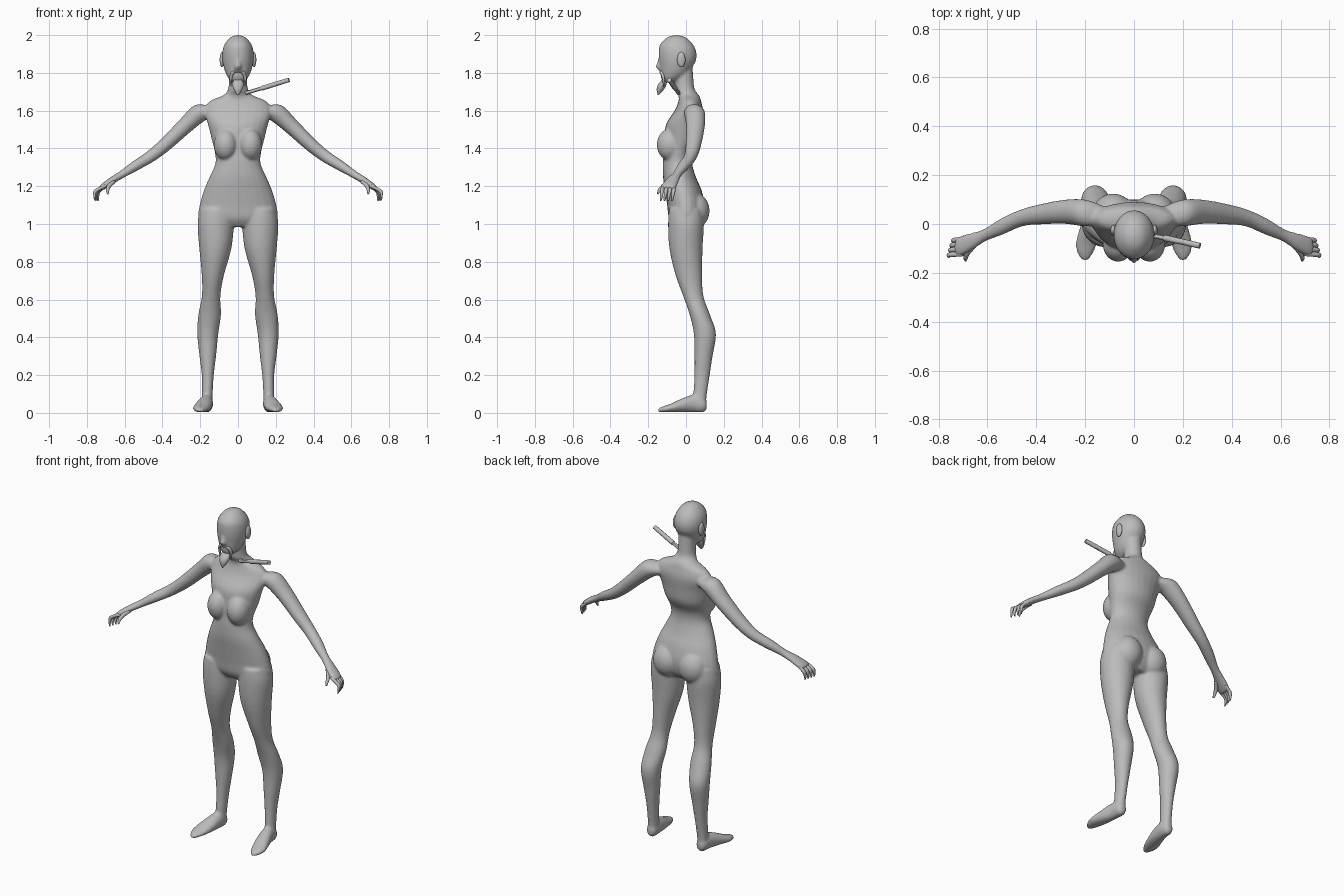
import bpy, bmesh, math
from mathutils import Vector, Matrix

old = bpy.data.objects.get("Cube")
if old:
    bpy.data.objects.remove(old, do_unlink=True)

CM = 0.01  # every table below is in hundredths of a unit
X, Y, Z = Vector((1, 0, 0)), Vector((0, 1, 0)), Vector((0, 0, 1))

clay = bpy.data.materials.new("clay_grey")
clay.use_nodes = True
clay.diffuse_color = (0.5, 0.5, 0.5, 1)
clay.node_tree.nodes["Principled BSDF"].inputs["Base Color"].default_value = (0.5, 0.5, 0.5, 1)


def blend(p, q, r, s, t):
    """Catmull-Rom interpolation of one value."""
    return 0.5 * (2 * q + (r - p) * t + (2 * p - 5 * q + 4 * r - s) * t * t
                  + (3 * q - p - 3 * r + s) * t ** 3)


def refine(stations, steps=4):
    """Smoothly add stations between the given ones."""
    pts = [stations[0]] + list(stations) + [stations[-1]]
    out = []
    for i in range(len(stations) - 1):
        for k in range(steps):
            out.append([blend(*vals, k / steps) for vals in zip(*pts[i:i + 4])])
    out.append(stations[-1])
    return out


def loft(bm, stations, u, v, side=1, sides=24):
    """Skin elliptical rings; a station is x, y, z, radius along u, radius along v."""
    rings = []
    for x, y, z, a, b in refine(stations):
        centre = Vector((x * side, y, z))
        ring = []
        for k in range(sides):
            ang = math.tau * k / sides
            ring.append(bm.verts.new((centre + u * a * math.cos(ang) + v * b * math.sin(ang)) * CM))
        rings.append(ring)
    for low, high in zip(rings, rings[1:]):
        for k in range(sides):
            n = (k + 1) % sides
            bm.faces.new((low[k], low[n], high[n], high[k]))
    bm.faces.new(rings[0])
    bm.faces.new(rings[-1])


def tube(bm, stations, side=1):
    """Round tube whose stations are x, y, z, radius."""
    chord = Vector(stations[-1][:3]) - Vector(stations[0][:3])
    chord.x *= side
    u = chord.orthogonal().normalized()
    v = chord.cross(u).normalized()
    loft(bm, [(*s, s[3]) for s in stations], u, v, side, 12)


def ball(bm, centre, radii):
    mat = Matrix.Translation(Vector(centre) * CM) @ Matrix.Diagonal((*(Vector(radii) * CM), 1))
    bmesh.ops.create_uvsphere(bm, u_segments=24, v_segments=16, radius=1, matrix=mat)


def finish(bm, name):
    bmesh.ops.recalc_face_normals(bm, faces=bm.faces)
    mesh = bpy.data.meshes.new(name)
    bm.to_mesh(mesh)
    bm.free()
    obj = bpy.data.objects.new(name, mesh)
    bpy.context.collection.objects.link(obj)
    mesh.materials.append(clay)
    for face in mesh.polygons:
        face.use_smooth = True
    return obj


# Body: overlapping lofts fused into one skin
body = bmesh.new()

torso = [(0, -1.5, 183, 4.8, 5), (0, -1, 176, 4.8, 5), (0, -0.5, 171, 5.4, 5.2),
         (0, 1.5, 168, 8, 5.5), (0, 2, 165, 15, 6), (0, 1.5, 160, 18, 7.5),
         (0, -1, 153, 16, 9.5), (0, -2, 145, 14, 9.5), (0, -4, 138, 12.3, 7.8),
         (0, -4.5, 132, 12, 7.8), (0, -3.5, 125, 15, 8.7), (0, -1.5, 118, 18, 9.7),
         (0, 0, 110, 20.3, 10), (0, 0, 103, 20.5, 9), (0, 0, 98.5, 12, 6)]
loft(body, torso, X, Y)

head = [(0, -5, 200, 1, 1), (0, -5, 198.7, 4.2, 5), (0, -5, 195, 7.2, 8.8),
        (0, -4.5, 191, 8.3, 10), (0, -4.5, 187, 8.3, 9.9), (0, -5, 184, 7.8, 9),
        (0, -6, 180, 6.6, 7.6), (0, -7.5, 177, 5, 5.7), (0, -9, 174.8, 2.5, 3)]
loft(body, head, X, Y)

nose = [(0, -13.5, 188, 0.8, 0.8), (0, -14.2, 185, 1.1, 1.3),
        (0, -14.2, 183, 1.8, 2), (0, -13.5, 181.5, 1.3, 1)]
loft(body, nose, X, Y)

leg = [(11.5, 0, 108, 8.5, 9), (11.8, 0, 100, 9.6, 9.5), (12, 0, 87, 8.5, 8.8),
       (13.3, 1.5, 73, 5.9, 7.1), (14.2, 3.8, 62, 4.9, 5.4), (15, 7.3, 52, 6, 5.4),
       (16, 10, 42, 5.6, 5.9), (16, 9.3, 30, 4.4, 4.8), (16, 8.5, 20, 3.2, 4.1),
       (16.3, 7.5, 10, 2.9, 3.6), (16.5, 7, 3, 3, 3.5)]

foot = [(16.5, 11, 4, 1.6, 2), (16.5, 9, 4.3, 3, 4), (16.8, 4, 5, 3.6, 4.7),
        (18, -2, 4, 4.3, 3.7), (19.5, -8, 2.6, 4.4, 2.3), (20, -12, 1.9, 3.2, 1.6),
        (20, -14.7, 1.4, 1.4, 1)]

arm = [(13, 3.5, 160, 4, 3.5), (20, 4.5, 159, 5.5, 5), (28, 5, 152, 5, 4.3),
       (38, 4, 142.5, 4.2, 3.7), (46, 2.5, 136, 3.5, 3.2), (54, -1, 131, 3.4, 2.8),
       (61, -4.5, 126.5, 2.6, 2.1), (66, -7, 123.5, 3.5, 1.9), (71, -9, 120, 4.2, 1.7),
       (73, -9.6, 118.5, 3.6, 1.2)]

for side in (1, -1):
    loft(body, leg, X, Y, side)
    loft(body, foot, X, Z, side)
    loft(body, arm, Y, Vector((0.63 * side, 0, 0.78)), side)
    ball(body, (6.5 * side, -8.3, 142), (6.3, 7.2, 8.5))   # breast
    ball(body, (8.5 * side, 4.5, 107), (8.5, 8, 9.5))      # buttock

skin = finish(body, "body")
fuse = skin.modifiers.new("fuse", "REMESH")
fuse.mode = "VOXEL"
fuse.voxel_size = 0.007
fuse.use_smooth_shade = True
soften = skin.modifiers.new("soften", "SMOOTH")
soften.factor = 0.5
soften.iterations = 8

# Ears, fingers and thumbs on both sides
for side, label in ((1, "left"), (-1, "right")):
    ear = bmesh.new()
    ball(ear, (8.5 * side, -2.5, 187), (1.2, 2.2, 4))
    finish(ear, label + "_ear")

    fingers = bmesh.new()
    for i in range(4):
        y = -6.2 - 2 * i
        reach = 0.6 * i
        tube(fingers, [(70, y, 120.3, 1), (73.5 + reach, y - 0.4, 117.5, 1),
                       (74.2 + reach, y - 0.8, 115, 0.8), (74 + reach, y - 1.2, 112.5, 0.5)], side)
    tube(fingers, [(66, -9, 122.5, 1.3), (68.3, -12, 120, 1.1),
                   (69, -14, 118, 0.9), (69, -15, 116, 0.5)], side)
    finish(fingers, label + "_fingers")

# Pointed beard and drooping moustache
beard = bmesh.new()
loft(beard, [(0, -11, 177, 2, 1), (0, -12.5, 174, 3, 2.2), (0, -13.5, 171.5, 2.4, 2),
             (0, -14.3, 169.2, 1.1, 0.9), (0, -14.7, 168.2, 0.2, 0.2)], X, Y, 1, 16)
finish(beard, "beard")

moustache = bmesh.new()
for side in (1, -1):
    tube(moustache, [(0, -13.5, 180.6, 0.8), (2.4, -13, 180.4, 0.9),
                     (3.8, -12, 177.5, 0.8), (3.6, -11.8, 173, 0.3)], side)
finish(moustache, "moustache")

# Rod beside the neck: thin stem and thicker outer length
for name, stations in (
        ("rod_stem", [(4, -4, 169.3, 1), (13, -5.8, 172, 1)]),
        ("rod_outer", [(12.5, -5.7, 171.8, 1.3), (27, -8.9, 176.3, 1.2)])):
    rod = bmesh.new()
    tube(rod, stations)
    obj = finish(rod, name)
    bpy.ops.object.select_all(action="DESELECT")
    obj.select_set(True)
    bpy.context.view_layer.objects.active = obj
    bpy.ops.object.shade_smooth_by_angle()
